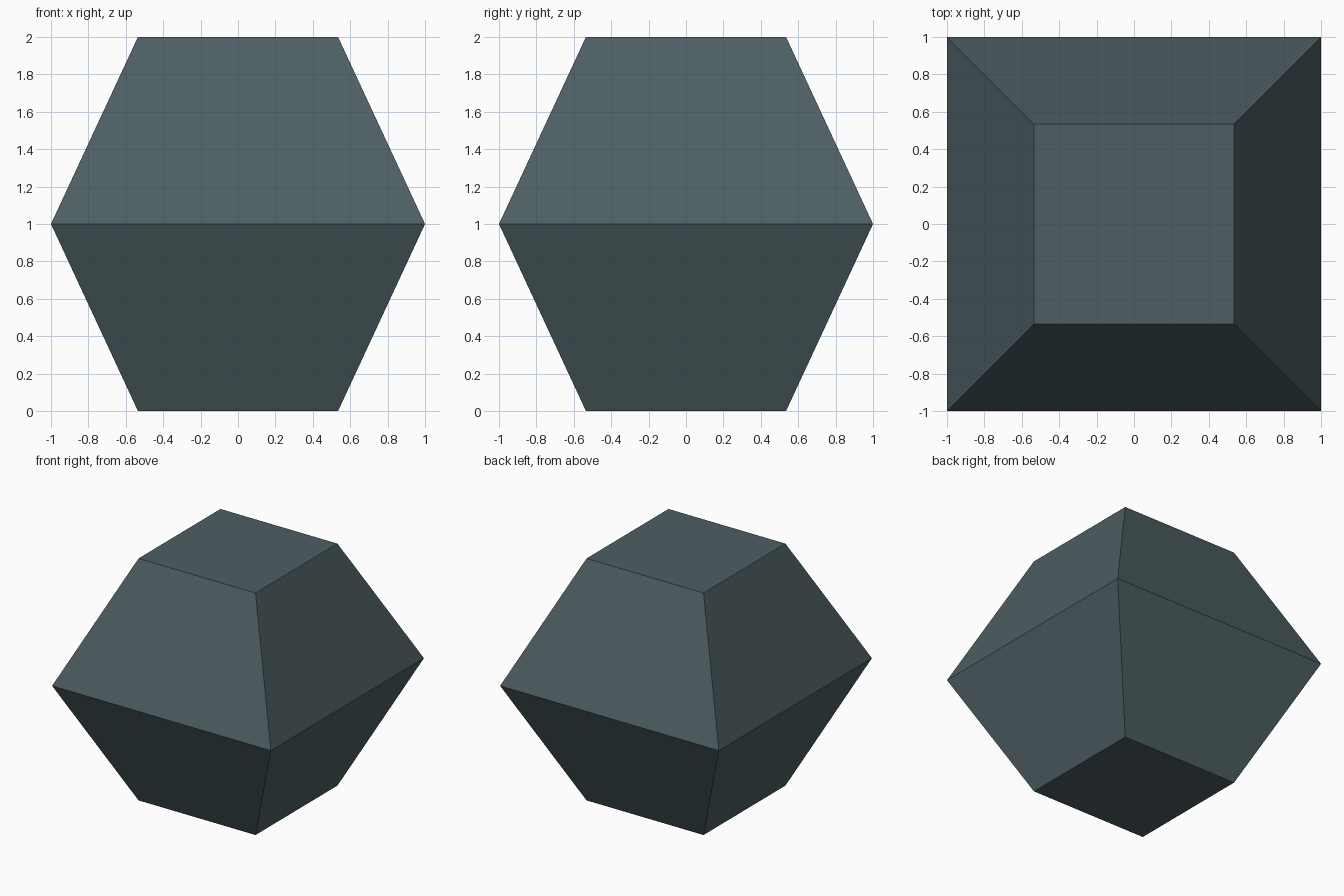
import bpy, bmesh

if "Cube" in bpy.data.objects:
    bpy.data.objects.remove(bpy.data.objects["Cube"])

# Single slate colour
slate = bpy.data.materials.new("dark slate")
slate.diffuse_color = (0.075, 0.113, 0.124, 1.0)
slate.use_nodes = True
slate.node_tree.nodes["Principled BSDF"].inputs["Base Color"].default_value = slate.diffuse_color

# Faceted stone: square rings at the base, waist and top
RINGS = [(0.535, 0.0), (1.0, 1.0), (0.535, 2.0)]  # (half width, height)
CORNERS = [(-1, -1), (1, -1), (1, 1), (-1, 1)]

bm = bmesh.new()
rings = [[bm.verts.new((sx * h, sy * h, z)) for sx, sy in CORNERS]
         for h, z in RINGS]

# Sloping sides between neighbouring rings
for low, high in zip(rings, rings[1:]):
    for i in range(4):
        j = (i + 1) % 4
        bm.faces.new((low[i], low[j], high[j], high[i]))

# Flat bottom and top
bm.faces.new(rings[0][::-1])
bm.faces.new(rings[-1])
bmesh.ops.recalc_face_normals(bm, faces=bm.faces[:])

mesh = bpy.data.meshes.new("faceted_stone")
bm.to_mesh(mesh)
bm.free()
mesh.materials.append(slate)
stone = bpy.data.objects.new("faceted_stone", mesh)
bpy.context.collection.objects.link(stone)
